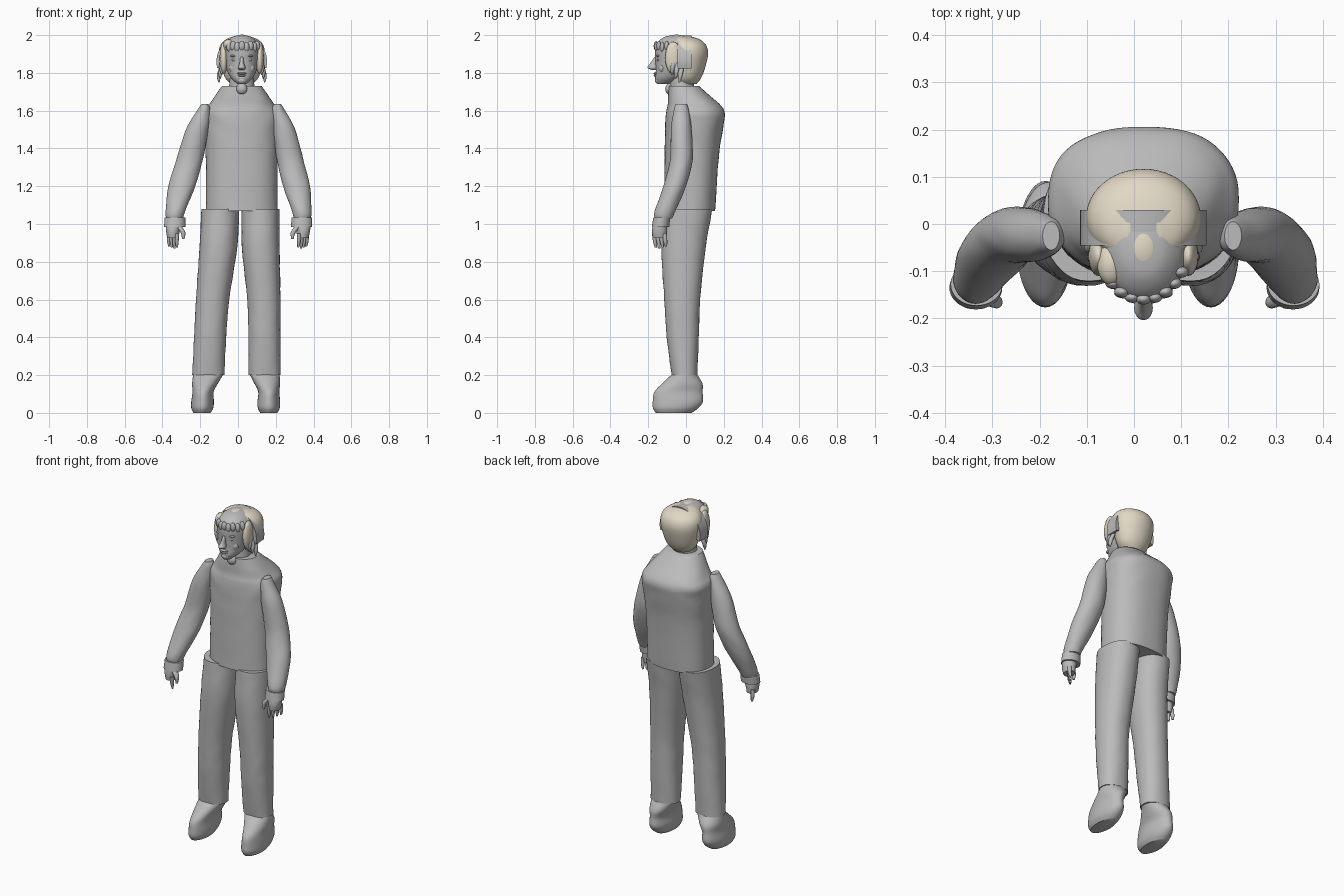
import bpy
import bmesh
from math import sin, cos, pi, copysign, radians
from mathutils import Vector, Matrix

if "Cube" in bpy.data.objects:
    bpy.data.objects.remove(bpy.data.objects["Cube"])

MID = .02  # centre line of the head and torso


def make_material(name, colour):
    mat = bpy.data.materials.new(name)
    mat.use_nodes = True
    mat.diffuse_color = (*colour, 1)
    mat.node_tree.nodes["Principled BSDF"].inputs["Base Color"].default_value = (*colour, 1)
    return mat


GREY = make_material("plain grey", (.5, .5, .5))
CREAM = make_material("cream hair", (.76, .69, .56))


def finish(name, bm, mat, angle=50):
    """Turn a bmesh into a smooth shaded object with sharp hems."""
    bmesh.ops.recalc_face_normals(bm, faces=bm.faces)
    mesh = bpy.data.meshes.new(name)
    bm.to_mesh(mesh)
    bm.free()
    mesh.materials.append(mat)
    for poly in mesh.polygons:
        poly.use_smooth = True
    mesh.set_sharp_from_angle(angle=radians(angle))
    obj = bpy.data.objects.new(name, mesh)
    bpy.context.collection.objects.link(obj)
    return obj


def spline(rows, steps):
    """Smoothly interpolate between the given rings."""
    rows = [Vector(r) for r in rows]
    padded = [rows[0]] + rows + [rows[-1]]
    result = []
    for a, b, c, d in zip(padded, padded[1:], padded[2:], padded[3:]):
        for k in range(steps):
            t = k / steps
            result.append(b + (c - a) * (t / 2) + (a * 2 - b * 5 + c * 4 - d) * (t * t / 2)
                          + (b * 3 - a - c * 3 + d) * (t ** 3 / 2))
    return result + [rows[-1]]


def loft(name, rows, mat=GREY, sides=40, power=2, ripple=0, steps=5):
    """Skin horizontal ovals given as (x, y, z, half width, half depth)."""
    bm = bmesh.new()
    rings = []
    for x, y, z, rx, ry in spline(rows, steps):
        ring = []
        for i in range(sides):
            a = 2 * pi * i / sides
            swell = 1 + ripple * sin(z * 47 + 2 * sin(a * 3)) * cos(a * 2 + z * 9)
            px = copysign(abs(cos(a)) ** (2 / power), cos(a)) * rx * swell
            py = copysign(abs(sin(a)) ** (2 / power), sin(a)) * ry * swell
            ring.append(bm.verts.new((x + px, y + py, z)))
        rings.append(ring)
    for low, high in zip(rings, rings[1:]):
        for i in range(sides):
            j = (i + 1) % sides
            bm.faces.new((low[i], low[j], high[j], high[i]))
    bm.faces.new(rings[0])
    bm.faces.new(rings[-1])
    return finish(name, bm, mat)


def pair(name, rows, pivot, **options):
    """Build a left part and its slightly leaning mirror image."""
    loft("left_" + name, rows, **options)
    flipped = [(.05 * (r[2] - pivot) - r[0], *r[1:]) for r in rows]
    loft("right_" + name, flipped, **options)


def ellipsoid(name, centre, radii, mat=GREY, tilt=0):
    bm = bmesh.new()
    matrix = (Matrix.Translation(centre) @ Matrix.Rotation(tilt, 4, 'X')
              @ Matrix.Diagonal((*radii, 1)))
    bmesh.ops.create_uvsphere(bm, u_segments=24, v_segments=14, radius=1, matrix=matrix)
    return finish(name, bm, mat)


# Torso garment with sloping shoulders
loft("torso", [
    (MID, .02, 1.07, .19, .135), (MID, .03, 1.35, .19, .143),
    (MID, .045, 1.53, .2, .155), (MID, .05, 1.59, .2, .155),
    (MID, .043, 1.63, .175, .14), (MID, .015, 1.68, .14, .11),
    (MID, -.01, 1.73, .105, .08)], sides=64, power=2.4, ripple=.008)
loft("neck", [(MID, -.02, 1.69, .07, .065), (MID, -.02, 1.82, .06, .06)])
ellipsoid("throat", (MID, -.085, 1.715), (.03, .025, .03))

# Trouser legs and soft shoes
pair("leg", [
    (.12, .01, 1.08, .1, .13), (.12, -.013, .88, .1, .118),
    (.137, -.02, .6, .088, .095), (.14, -.017, .4, .085, .085),
    (.14, -.008, .2, .085, .068)], .55, ripple=.012, power=2.2)
pair("shoe", [
    (.163, -.065, 0, .045, .095), (.163, -.055, .025, .058, .12),
    (.163, -.043, .06, .06, .133), (.163, -.04, .11, .056, .128),
    (.155, -.02, .155, .068, .107), (.14, -.008, .205, .08, .066)], .55)

# Sleeves, cuffs and hands
pair("sleeve", [
    (.21, -.025, 1.635, .018, .03), (.214, -.025, 1.6, .036, .04),
    (.243, -.025, 1.5, .06, .055), (.276, -.025, 1.34, .07, .06),
    (.31, -.06, 1.2, .071, .06), (.337, -.11, 1.07, .052, .055),
    (.34, -.12, 1.03, .044, .046)], .95, ripple=.015)
pair("cuff", [(.338, -.128, 1.035, .055, .045), (.337, -.135, .985, .056, .046)], .95)
pair("palm", [(.34, -.138, 1, .045, .038), (.345, -.14, .96, .036, .04),
              (.343, -.14, .925, .03, .036)], .95)
for i, finger in enumerate(("index", "middle", "ring", "little")):
    x, y, tip = .322 + .014 * i, -.168 + .018 * i, .87 + .006 * abs(i - 1)
    pair(finger + "_finger", [(x, y, .95, .011, .012), (x, y + .004, .91, .01, .011),
                              (x - .003, y + .008, tip, .005, .006)], .95, sides=12)
pair("thumb", [(.315, -.155, .985, .017, .018), (.292, -.165, .955, .013, .014),
               (.288, -.168, .92, .006, .007)], .95, sides=12)

# Head and face
loft("head", [
    (MID, -.125, 1.74, .022, .028), (MID, -.095, 1.77, .055, .068),
    (MID, -.07, 1.81, .077, .09), (MID, -.05, 1.86, .09, .112),
    (MID, -.045, 1.92, .095, .12), (MID, -.045, 1.96, .083, .108),
    (MID, -.05, 1.99, .05, .065), (MID, -.05, 2, .015, .02)], sides=48, power=2.1)
loft("nose", [(MID, -.165, 1.815, .012, .012), (MID, -.178, 1.827, .02, .026),
              (MID, -.168, 1.85, .012, .022), (MID, -.158, 1.885, .008, .008)], sides=16)
ellipsoid("upper_lip", (MID, -.161, 1.797), (.026, .012, .006))
ellipsoid("lower_lip", (MID, -.159, 1.786), (.021, .012, .006))
ellipsoid("chin", (MID, -.147, 1.76), (.025, .018, .018))
for side, s in (("left", 1), ("right", -1)):
    ellipsoid(side + "_eye", (MID + s * .038, -.147, 1.868), (.016, .008, .007))
    ellipsoid(side + "_brow", (MID + s * .038, -.148, 1.89), (.024, .01, .006))
    ellipsoid(side + "_cheek", (MID + s * .042, -.125, 1.825), (.026, .02, .026))

# Fringe with a scalloped hairline
for i in range(9):
    a = radians(-150 + i * 15)
    ellipsoid("fringe_lock", (MID + .092 * cos(a), -.045 + .114 * sin(a), 1.943 - .006 * (i % 2)),
              (.016, .012, .026))

# Cream hair on the back, sides and crown
loft("back_hair", [
    (MID, .005, 1.74, .055, .05), (MID, .01, 1.77, .085, .068),
    (MID, .014, 1.82, .105, .085), (MID, .012, 1.9, .122, .105),
    (MID, .008, 1.95, .112, .096), (MID, -.005, 1.98, .08, .072),
    (MID, -.02, 1.995, .035, .035)], mat=CREAM, sides=48)
for side, s in (("left", 1), ("right", -1)):
    ellipsoid(side + "_side_hair", (MID + s * .095, -.068, 1.88), (.022, .042, .085), CREAM)
    for i in range(3):
        z = 1.83 - .02 * i
        loft(side + "_hanging_lock", [
            (MID + s * (.105 + .008 * i), -.075 + .02 * i, z - .04, .003, .004),
            (MID + s * (.108 + .006 * i), -.07 + .02 * i, z, .012, .013),
            (MID + s * .1, -.06 + .02 * i, z + .06, .009, .012)], sides=10)
ellipsoid("temple_hair", (MID - .068, -.085, 1.95), (.03, .045, .028), CREAM)
ellipsoid("crown_hair", (MID, -.05, 1.975), (.042, .058, .0275), CREAM)

# Flat band running over the head from side to side
bm = bmesh.new()
sections = []
for i in range(41):
    a = radians(-15 + 210 * i / 40)
    corners = [(r, y) for r, y in ((0, -.046), (0, .03), (-.02, .03), (-.02, -.046))]
    sections.append([bm.verts.new((MID + (.134 + r) * cos(a), y, 1.86 + (.138 + r) * sin(a)))
                     for r, y in corners])
for one, two in zip(sections, sections[1:]):
    for i in range(4):
        j = (i + 1) % 4
        bm.faces.new((one[i], one[j], two[j], two[i]))
bm.faces.new(sections[0])
bm.faces.new(sections[-1])
finish("head_band", bm, GREY)
